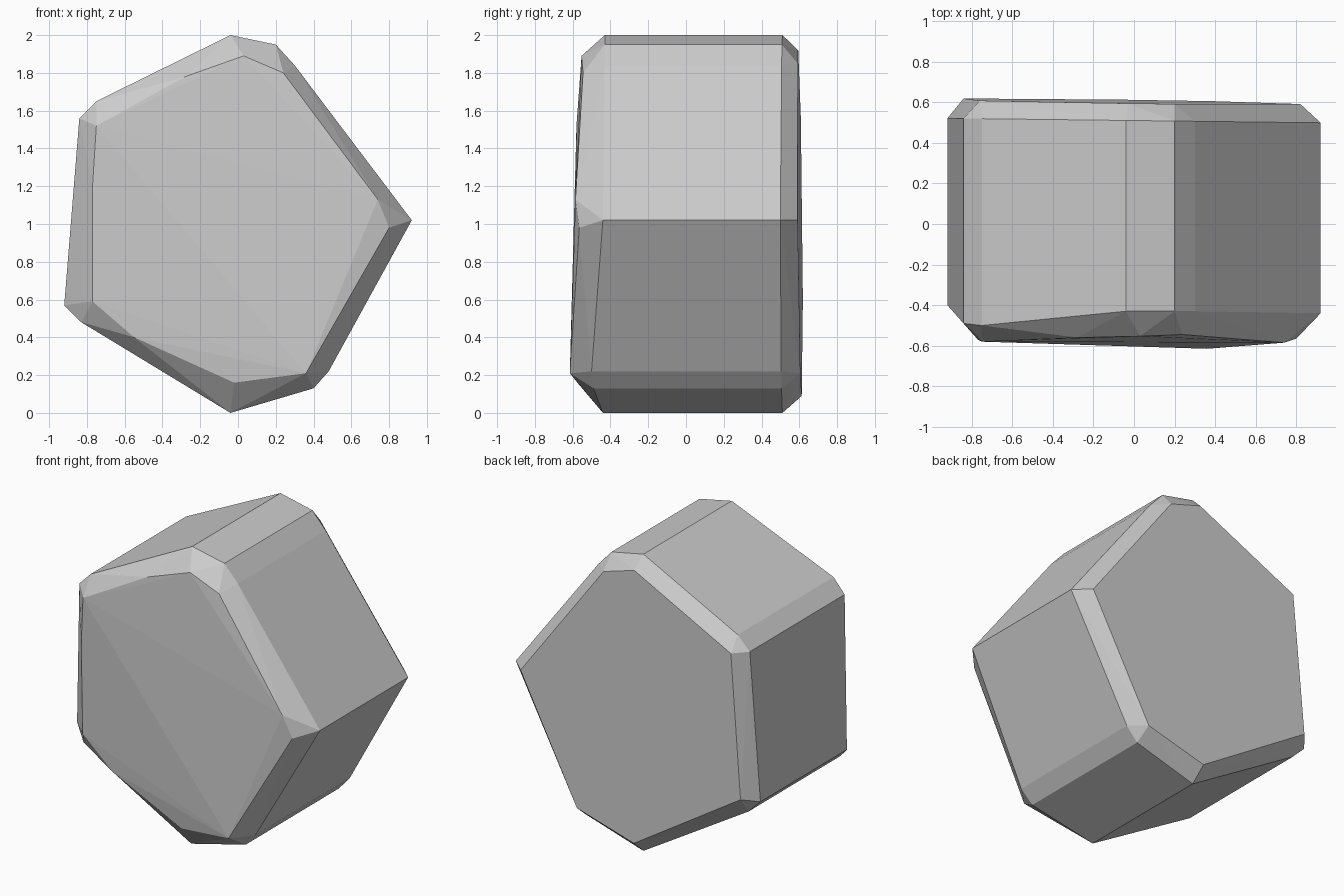
import bpy, bmesh, math

# Body outline: x, z, and the depth at which the front bevel starts
outline = [(-0.04, 2.0, -0.43), (0.2, 1.95, -0.43), (0.3, 1.84, -0.43),
           (0.92, 1.02, -0.44), (0.48, 0.22, -0.50), (0.40, 0.13, -0.49),
           (-0.04, 0.0, -0.44), (-0.83, 0.48, -0.46), (-0.92, 0.57, -0.40),
           (-0.84, 1.56, -0.49), (-0.75, 1.65, -0.50)]

# Chipped front face: x, z, depth
front_face = [(-0.75, 1.52, -0.58), (-0.28, 1.78, -0.56), (0.03, 1.89, -0.553),
              (0.24, 1.80, -0.545), (0.74, 1.13, -0.585), (0.80, 0.98, -0.565),
              (0.36, 0.21, -0.615), (-0.02, 0.16, -0.575), (-0.55, 0.40, -0.56),
              (-0.77, 0.59, -0.555), (-0.77, 1.20, -0.57)]

# Back face: x, z, on a slightly tilted plane
back_face = [(0.82, 1.02), (0.20, 1.85), (-0.03, 1.92), (-0.76, 1.56),
             (-0.84, 0.60), (-0.04, 0.09), (0.39, 0.21)]

bm = bmesh.new()
for x, z, y in outline:
    bm.verts.new((x, y, z))
    bm.verts.new((x, 0.51 - 0.012 * x, z))
for x, z, y in front_face:
    bm.verts.new((x, y, z))
for x, z in back_face:
    bm.verts.new((x, 0.603 - 0.014 * x - 0.01 * (z - 1), z))

# Wrap the faceted stone around the profiles
hull = bmesh.ops.convex_hull(bm, input=bm.verts[:])
unused = [v for v in bm.verts if not v.link_faces]
bmesh.ops.delete(bm, geom=unused, context='VERTS')
bmesh.ops.dissolve_limit(bm, angle_limit=math.radians(0.5),
                         verts=bm.verts[:], edges=bm.edges[:])
bmesh.ops.recalc_face_normals(bm, faces=bm.faces[:])

mesh = bpy.data.meshes.new("stone")
bm.to_mesh(mesh)
bm.free()
stone = bpy.data.objects.new("stone", mesh)
bpy.context.collection.objects.link(stone)
